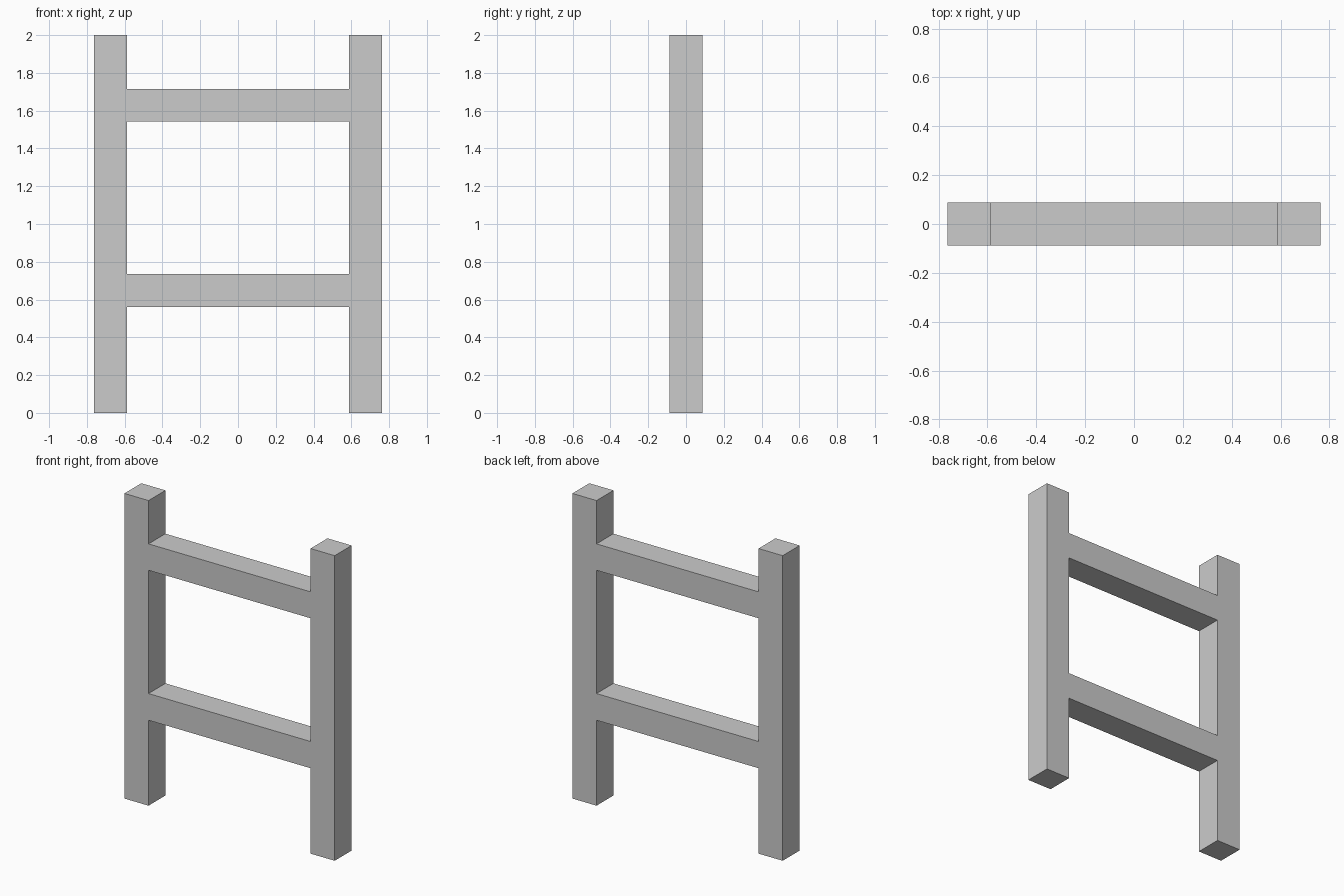
import bpy

if "Cube" in bpy.data.objects:
    bpy.data.objects.remove(bpy.data.objects["Cube"])

T = 0.175        # timber thickness
HALF_W = 0.7625  # half of overall width
INNER = HALF_W - T

grey = bpy.data.materials.new("light grey")
grey.diffuse_color = (0.6, 0.6, 0.6, 1.0)
grey.use_nodes = True
grey.node_tree.nodes["Principled BSDF"].inputs["Base Color"].default_value = grey.diffuse_color


def beam(name, x0, x1, z0, z1):
    bpy.ops.mesh.primitive_cube_add(size=1, location=((x0 + x1) / 2, 0, (z0 + z1) / 2))
    ob = bpy.context.object
    ob.name = name
    ob.scale = (x1 - x0, T, z1 - z0)
    bpy.ops.object.transform_apply(location=False, rotation=False, scale=True)
    ob.data.materials.append(grey)
    return ob


# Two upright posts
beam("left_post", -HALF_W, -INNER, 0, 2)
beam("right_post", INNER, HALF_W, 0, 2)

# Two horizontal rails between the posts
beam("lower_rail", -INNER, INNER, 0.56, 0.735)
beam("upper_rail", -INNER, INNER, 1.543, 1.716)
